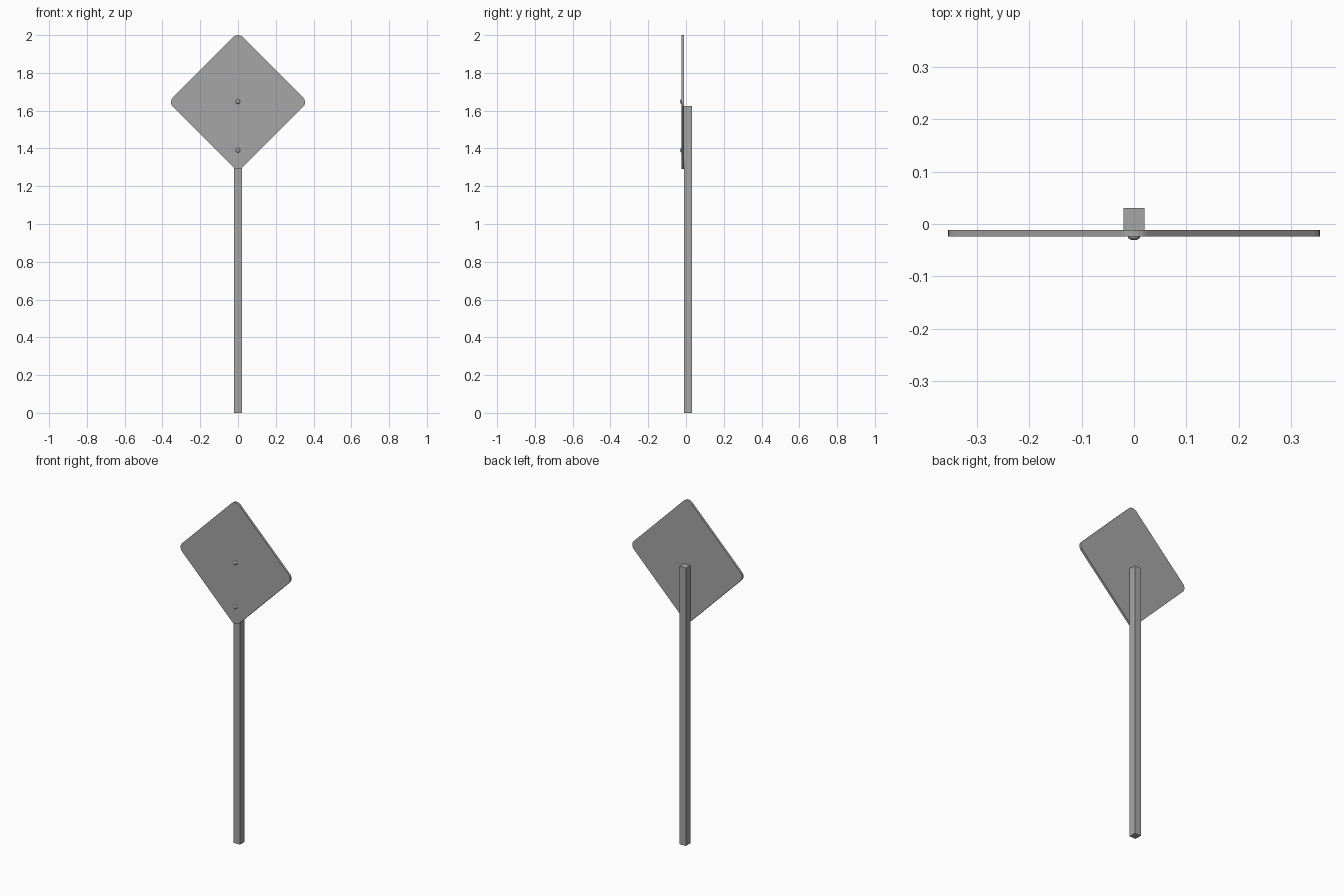
import bpy, bmesh, math
from mathutils import Matrix

if "Cube" in bpy.data.objects:
    bpy.data.objects.remove(bpy.data.objects["Cube"])

grey = bpy.data.materials.new("weathered grey metal")
grey.diffuse_color = (0.38, 0.38, 0.38, 1)
grey.use_nodes = True
grey.node_tree.nodes["Principled BSDF"].inputs["Base Color"].default_value = grey.diffuse_color

PLATE_FRONT, PLATE_BACK, POST_BACK = -0.024, -0.011, 0.031


def finish(name, bm):
    bmesh.ops.recalc_face_normals(bm, faces=bm.faces)
    mesh = bpy.data.meshes.new(name)
    bm.to_mesh(mesh)
    bm.free()
    mesh.materials.append(grey)
    obj = bpy.data.objects.new(name, mesh)
    bpy.context.collection.objects.link(obj)
    return obj


# Square post
bm = bmesh.new()
depth = POST_BACK - PLATE_BACK
bmesh.ops.create_cube(bm, size=1, matrix=Matrix.Translation(
    (0, (POST_BACK + PLATE_BACK) / 2, 0.8125)) @ Matrix.Diagonal((0.041, depth, 1.625, 1)))
finish("post", bm)

# Diamond plate with rounded corners
bm = bmesh.new()
radius, reach, centre_z, steps = 0.035, 0.355, 1.645, 6
outline = []
for corner in range(4):
    axis = corner * math.pi / 2
    cx = (reach - radius) * math.cos(axis)
    cz = centre_z + (reach - radius) * math.sin(axis)
    for i in range(steps + 1):
        a = axis - math.pi / 4 + i / steps * math.pi / 2
        outline.append(bm.verts.new((cx + radius * math.cos(a), PLATE_FRONT,
                                     cz + radius * math.sin(a))))
face = bm.faces.new(outline)
ext = bmesh.ops.extrude_face_region(bm, geom=[face], use_keep_orig=True)
moved = [v for v in ext["geom"] if isinstance(v, bmesh.types.BMVert)]
bmesh.ops.translate(bm, verts=moved, vec=(0, PLATE_BACK - PLATE_FRONT, 0))
finish("sign_plate", bm)

# Domed bolt heads
for name, z in (("upper_bolt", 1.648), ("lower_bolt", 1.39)):
    bm = bmesh.new()
    bmesh.ops.create_uvsphere(bm, u_segments=16, v_segments=8, radius=1,
                              matrix=Matrix.Translation((0, PLATE_FRONT, z))
                              @ Matrix.Diagonal((0.012, 0.007, 0.012, 1))
                              @ Matrix.Rotation(math.pi / 2, 4, "X"))
    for f in bm.faces:
        f.smooth = True
    finish(name, bm)
